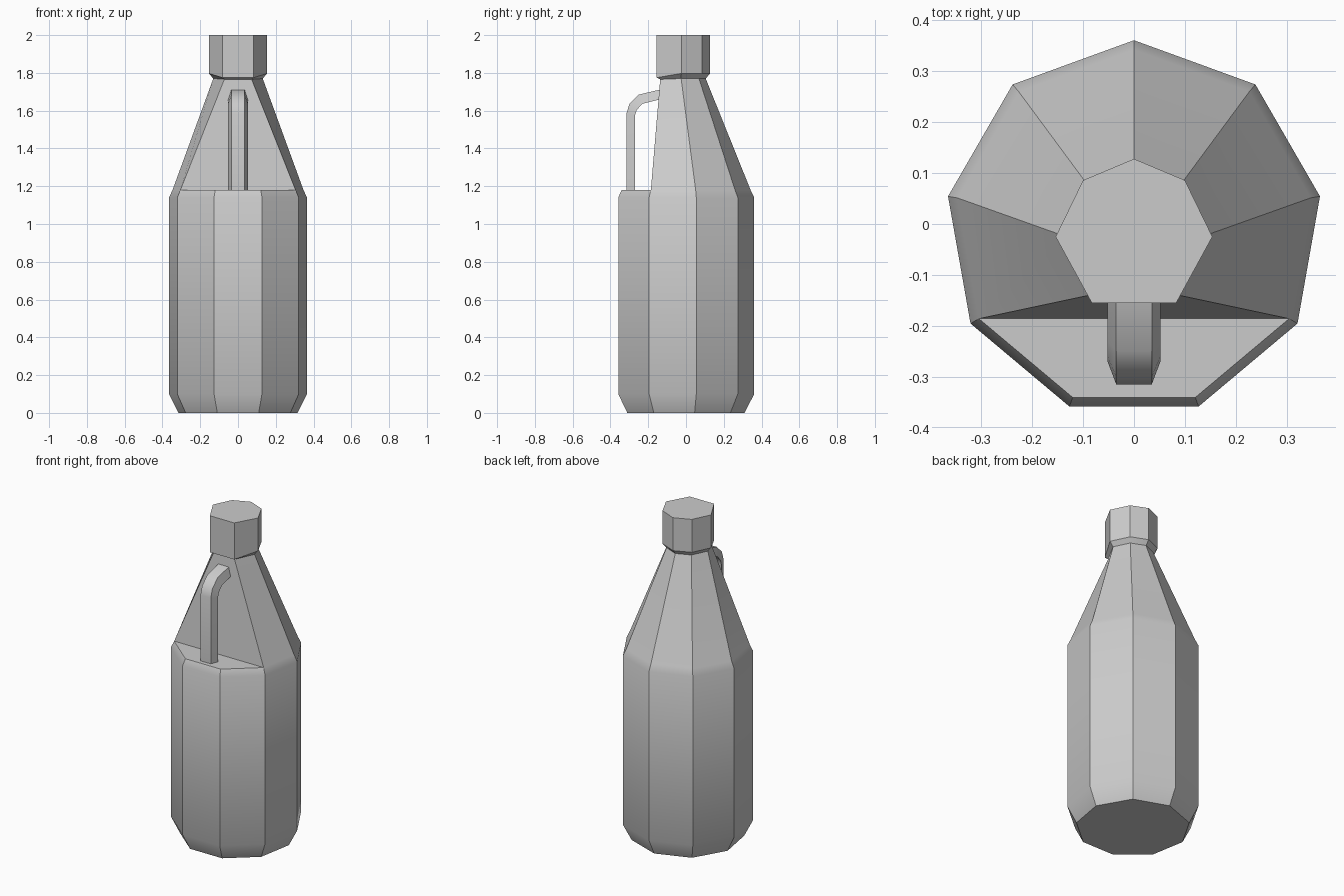
import bpy, bmesh, math

if "Cube" in bpy.data.objects:
    bpy.data.objects.remove(bpy.data.objects["Cube"], do_unlink=True)

GREY = (0.6, 0.6, 0.6, 1)
mat = bpy.data.materials.new("plain grey")
mat.use_nodes = True
mat.diffuse_color = GREY
mat.node_tree.nodes["Principled BSDF"].inputs["Base Color"].default_value = GREY


def finish(name, bm):
    bmesh.ops.recalc_face_normals(bm, faces=bm.faces)
    mesh = bpy.data.meshes.new(name)
    bm.to_mesh(mesh)
    bm.free()
    mesh.materials.append(mat)
    ob = bpy.data.objects.new(name, mesh)
    bpy.context.collection.objects.link(ob)
    bpy.ops.object.select_all(action='DESELECT')
    ob.select_set(True)
    bpy.context.view_layer.objects.active = ob
    bpy.ops.object.shade_smooth_by_angle(angle=math.radians(35))


def ring(bm, points):
    return [bm.verts.new(p) for p in points]


def bridge(bm, a, b):
    for i in range(len(a)):
        j = (i + 1) % len(a)
        bm.faces.new((a[i], a[j], b[j], b[i]))


def nonagon(radius, z):
    # One corner points straight back
    angles = [math.radians(90 - 40 * i) for i in range(9)]
    return [(radius * math.cos(a), radius * math.sin(a) - 0.01, z) for a in angles]


def neck_outline(scale, z, front_z):
    # Seven-sided outline, mirrored across x, flat at the front
    right = [(0.1, 0.086), (0.154, -0.025), (0.083, -0.155)]
    pts = [(0, 0.128)] + right + [(-x, y) for x, y in reversed(right)]
    return [(x * scale, (y + 0.03) * scale - 0.03, front_z if y < -0.1 else z)
            for x, y in pts]


# Bottle body: nine-sided barrel, front shelf and tapering shoulder
bm = bmesh.new()
rings = [ring(bm, nonagon(r, z)) for r, z in
         ((0.32, 0), (0.371, 0.1), (0.371, 1.14), (0.352, 1.18))]
for low, high in zip(rings, rings[1:]):
    bridge(bm, low, high)
bm.faces.new(rings[0])
top = rings[-1]
bm.faces.new(top[3:7])
neck = ring(bm, neck_outline(0.85, 1.77, 1.77))
bridge(bm, top[:4] + top[6:], neck)
bm.faces.new(neck)
finish("bottle_body", bm)

# Cap with a chamfered underside
bm = bmesh.new()
rings = [ring(bm, neck_outline(*r)) for r in
         ((0.85, 1.77, 1.765), (1, 1.797, 1.775), (1, 2, 2))]
for low, high in zip(rings, rings[1:]):
    bridge(bm, low, high)
bm.faces.new(rings[0])
bm.faces.new(rings[-1])
finish("cap", bm)

# Bent handle with a trapezoid section, narrower on the outside
outer = [(-0.315, 1.17), (-0.315, 1.585), (-0.3, 1.635), (-0.25, 1.685), (-0.135, 1.712)]
inner = [(-0.27, 1.17), (-0.27, 1.575), (-0.26, 1.605), (-0.23, 1.637), (-0.135, 1.66)]
bm = bmesh.new()
sections = [ring(bm, [(-0.035, *o), (0.035, *o), (0.052, *i), (-0.052, *i)])
            for o, i in zip(outer, inner)]
for a, b in zip(sections, sections[1:]):
    bridge(bm, a, b)
bm.faces.new(sections[0])
bm.faces.new(sections[-1])
finish("handle", bm)
